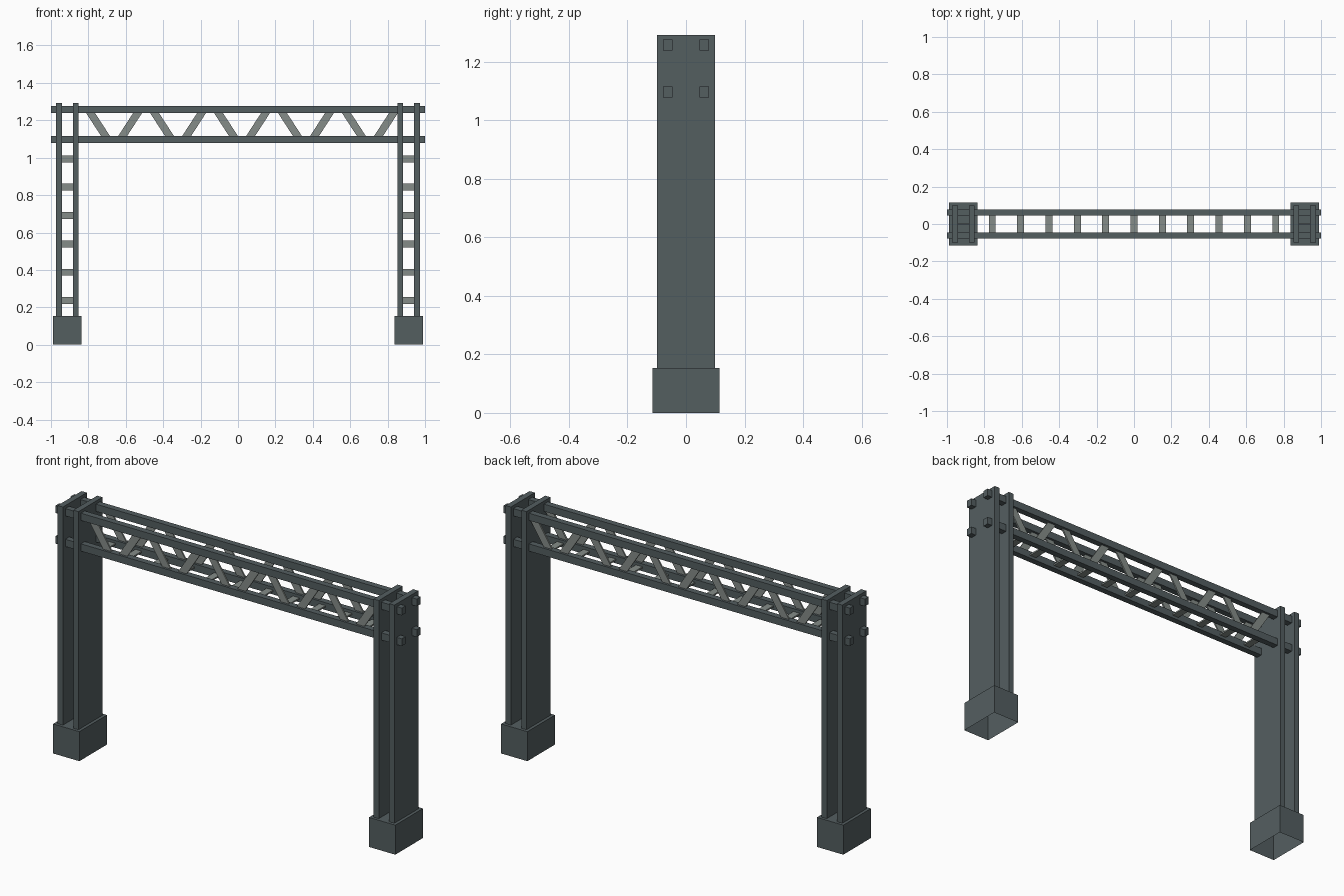
import bpy, bmesh, math
from mathutils import Matrix

if "Cube" in bpy.data.objects:
    bpy.data.objects.remove(bpy.data.objects["Cube"])


def material(name, rgb):
    m = bpy.data.materials.new(name)
    m.diffuse_color = (*rgb, 1)
    m.use_nodes = True
    m.node_tree.nodes["Principled BSDF"].inputs["Base Color"].default_value = m.diffuse_color
    return m


DARK = material("dark steel", (0.088, 0.112, 0.118))
LIGHT = material("light steel", (0.235, 0.265, 0.25))


def box(name, center, size, mat, tilt=0.0, open_bottom=False):
    bm = bmesh.new()
    bmesh.ops.create_cube(bm, size=1, matrix=Matrix.Diagonal((*size, 1)))
    if open_bottom:
        bm.normal_update()
        low = [f for f in bm.faces if f.normal.z < -0.9]
        bmesh.ops.delete(bm, geom=low, context='FACES_ONLY')
    me = bpy.data.meshes.new(name)
    bm.to_mesh(me)
    bm.free()
    me.materials.append(mat)
    ob = bpy.data.objects.new(name, me)
    ob.location = center
    ob.rotation_euler.y = tilt
    bpy.context.collection.objects.link(ob)
    return ob


STEP = 0.1516

# Legs: footing, two upright plates, thin rungs between them
for s in (-1, 1):
    x = s * 0.912
    box("footing", (x, 0, 0.077), (0.152, 0.228, 0.154), DARK, open_bottom=True)
    for o in (-0.045, 0.045):
        box("upright_plate", (x + o, 0, 0.722), (0.03, 0.197, 1.14), DARK)
    for i in range(6):
        box("leg_rung", (x, 0, 0.236 + i * STEP), (0.062, 0.008, 0.037), LIGHT)

# Overhead truss: four chords and zigzag braces on both sides
for y in (-0.062, 0.062):
    for z in (1.097, 1.257):
        box("chord", (0, y, z), (2, 0.032, 0.038), DARK)
    for i in range(10):
        tilt = math.radians(33) * (-1 if i % 2 == 0 else 1)
        box("diagonal_brace", (-0.748 + i * 0.171, y, 1.177),
            (0.04, 0.008, 0.17), LIGHT, tilt)

# Flat cross ties between the lower chords
for i in range(-5, 6):
    box("cross_tie", (i * STEP, 0, 1.097), (0.037, 0.1, 0.008), LIGHT)
